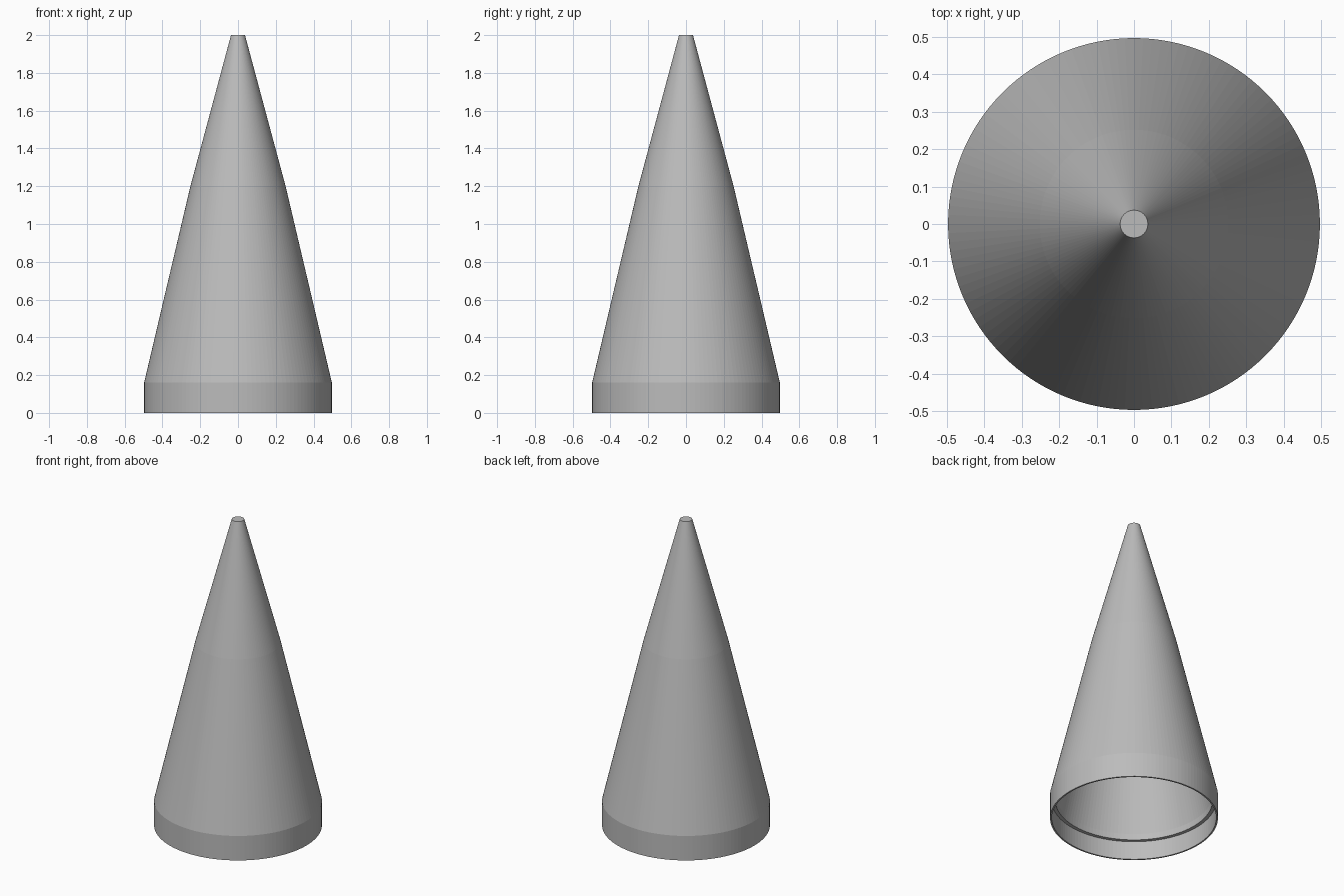
import bpy, bmesh, math

if "Cube" in bpy.data.objects:
    bpy.data.objects.remove(bpy.data.objects["Cube"], do_unlink=True)

SEGMENTS = 128

grey = bpy.data.materials.new("plain grey")
grey.use_nodes = True
colour = (0.5, 0.5, 0.5, 1)
grey.diffuse_color = colour
grey.node_tree.nodes["Principled BSDF"].inputs["Base Color"].default_value = colour


def lathe(name, profile, closed=False):
    """Spin a (radius, z) profile, given outside upwards, around the z axis."""
    bm = bmesh.new()
    verts = [bm.verts.new((r, 0, z)) for r, z in profile]
    edges = [bm.edges.new(pair) for pair in zip(verts, verts[1:])]
    if closed:
        edges.append(bm.edges.new((verts[-1], verts[0])))
    bmesh.ops.spin(bm, geom=verts + edges, cent=(0, 0, 0), axis=(0, 0, 1),
                   angle=math.tau, steps=SEGMENTS)
    bmesh.ops.remove_doubles(bm, verts=bm.verts[:], dist=0.0001)
    bmesh.ops.recalc_face_normals(bm, faces=bm.faces[:])
    mesh = bpy.data.meshes.new(name)
    bm.to_mesh(mesh)
    bm.free()
    mesh.materials.append(grey)
    obj = bpy.data.objects.new(name, mesh)
    bpy.context.collection.objects.link(obj)
    bpy.ops.object.select_all(action="DESELECT")
    obj.select_set(True)
    bpy.context.view_layer.objects.active = obj
    bpy.ops.object.shade_smooth_by_angle(angle=math.radians(1.5 if closed else 30))
    return obj


# Hollow nose cone: straight collar, two tapers, flat tip, stepped inside wall
lathe("nose_cone_shell", [
    (0.497, 0), (0.497, 0.16), (0.252, 1.2), (0.037, 2.0), (0, 2.0),
    (0, 1.95), (0.02, 1.95), (0.227, 1.2), (0.465, 0.16),
    (0.465, 0.12), (0.487, 0.12), (0.487, 0)], closed=True)
